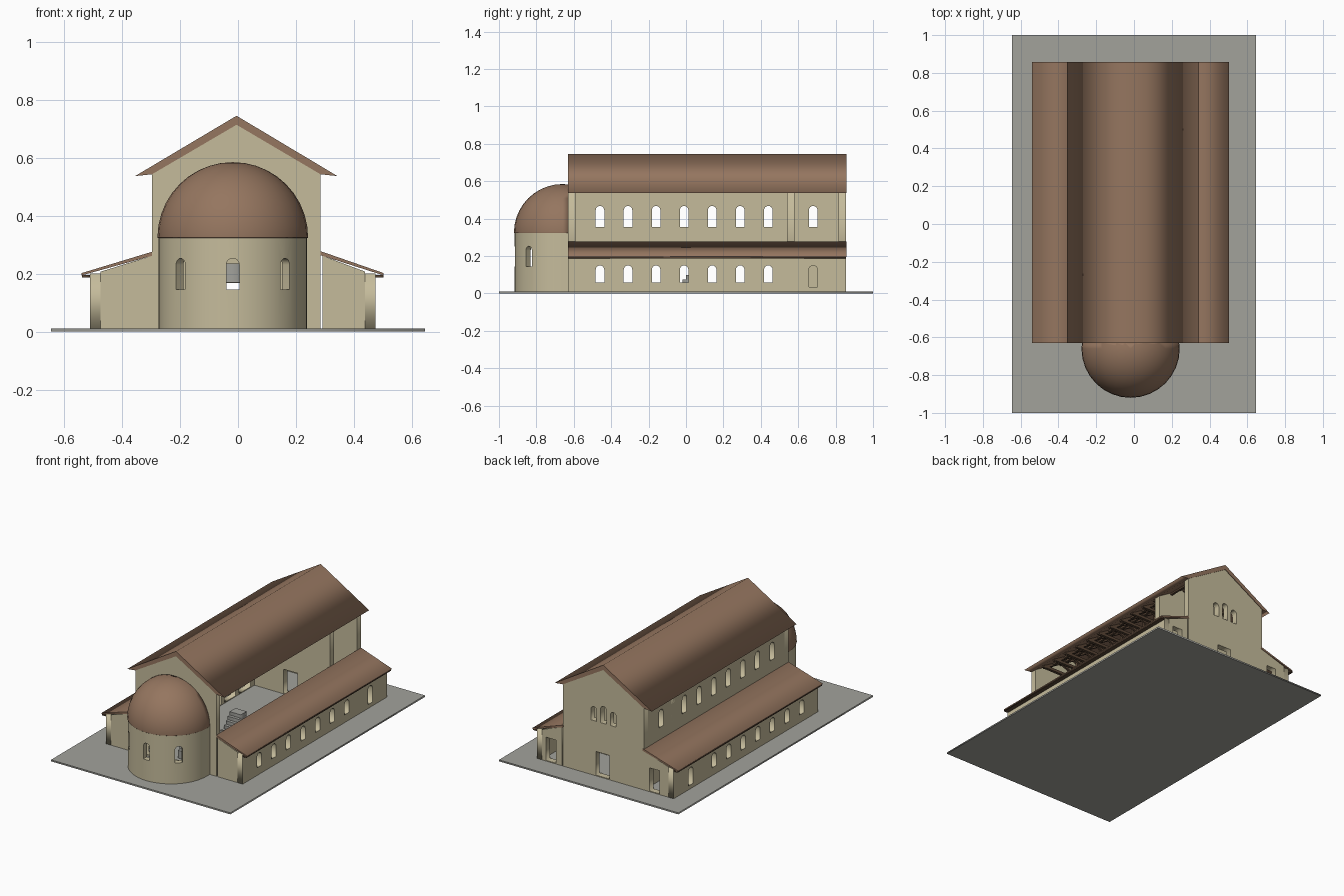
import bpy, bmesh, math
from mathutils import Matrix, Vector

if "Cube" in bpy.data.objects:
    bpy.data.objects.remove(bpy.data.objects["Cube"])


def material(name, rgb):
    m = bpy.data.materials.new(name)
    m.use_nodes = True
    m.diffuse_color = (*rgb, 1)
    m.node_tree.nodes["Principled BSDF"].inputs["Base Color"].default_value = (*rgb, 1)
    return m


CREAM = material("cream_plaster", (0.56, 0.50, 0.33))
TILE = material("roof_tile", (0.30, 0.18, 0.115))
STONE = material("grey_stone", (0.36, 0.36, 0.33))
WOOD = material("dark_wood", (0.10, 0.06, 0.036))

FRAMES = {"x": ((0, 1, 0), (0, 0, 1), (1, 0, 0)),
          "y": ((1, 0, 0), (0, 0, 1), (0, -1, 0)),
          "z": ((1, 0, 0), (0, 1, 0), (0, 0, 1))}


def add(name, mesh, mat):
    ob = bpy.data.objects.new(name, mesh)
    bpy.context.collection.objects.link(ob)
    mesh.materials.clear()
    mesh.materials.append(mat)
    return ob


def panel(name, outline, axis, lo, hi, mat, holes=()):
    """Flat outline with holes, extruded along one axis from lo to hi."""
    cu = bpy.data.curves.new(name, "CURVE")
    cu.dimensions, cu.fill_mode, cu.extrude = "2D", "BOTH", (hi - lo) / 2
    for pts in (outline, *holes):
        sp = cu.splines.new("POLY")
        sp.points.add(len(pts) - 1)
        for p, (u, v) in zip(sp.points, pts):
            p.co = (u, v, 0, 1)
        sp.use_cyclic_u = True
    tmp = bpy.data.objects.new(name, cu)
    bpy.context.collection.objects.link(tmp)
    dg = bpy.context.evaluated_depsgraph_get()
    mesh = bpy.data.meshes.new_from_object(tmp.evaluated_get(dg))
    bpy.data.objects.remove(tmp)
    bpy.data.curves.remove(cu)
    rot = Matrix(FRAMES[axis]).transposed()
    shift = {"x": 0, "y": 1, "z": 2}[axis]
    mat4 = rot.to_4x4()
    mat4.translation[shift] = (lo + hi) / 2
    bm = bmesh.new()
    bm.from_mesh(mesh)
    bm.transform(mat4)
    bmesh.ops.remove_doubles(bm, verts=bm.verts, dist=1e-5)
    bmesh.ops.recalc_face_normals(bm, faces=bm.faces)
    bm.to_mesh(mesh)
    bm.free()
    mesh.name = name
    return add(name, mesh, mat)


def rect(u0, u1, v0, v1):
    return [(u0, v0), (u1, v0), (u1, v1), (u0, v1)]


def arch(c, w, v0, top, n=8):
    r = w / 2
    curve = [(c + r * math.cos(math.pi * i / n), top - r + r * math.sin(math.pi * i / n))
             for i in range(n + 1)]
    return [(c - r, v0), (c + r, v0)] + curve


def box(name, x, y, z, mat):
    return panel(name, rect(*x, *y), "z", *z, mat)


def beam(bm, a, b, t):
    a, b = Vector(a), Vector(b)
    d = b - a
    m = Matrix.Translation((a + b) / 2) @ d.to_track_quat("Z", "Y").to_matrix().to_4x4()
    bmesh.ops.create_cube(bm, size=1, matrix=m @ Matrix.Diagonal((t, t, d.length, 1)))


def smooth(ob):
    bpy.ops.object.select_all(action="DESELECT")
    ob.select_set(True)
    bpy.context.view_layer.objects.active = ob
    bpy.ops.object.shade_smooth_by_angle(angle=math.radians(35))


FRONT, BACK, T, BASE = -0.63, 0.855, 0.04, 0.01
RIDGE = -0.005
BAYS = [-0.46 + 0.15 * i for i in range(7)]
WINDOWS = BAYS + [0.68]

box("ground_slab", (-0.645, 0.645), (-1, 1), (0, BASE), STONE)

# Gabled cross walls of the nave
gable = [(-0.297, BASE), (0.285, BASE), (0.285, 0.543), (RIDGE, 0.714), (-0.297, 0.543)]
APSE_X, APSE_Y = -0.018, -0.66
panel("sanctuary_wall", gable, "y", FRONT, FRONT + T, CREAM,
      [arch(APSE_X, 0.42, 0.02, 0.535, 20)])
panel("entrance_hall_wall", gable, "y", 0.54, 0.58, CREAM, [rect(-0.05, 0.05, 0.015, 0.17)])
trio = [arch(RIDGE + 0.07 * s, 0.042, 0.365, 0.455 + 0.02 * (s == 0)) for s in (-1, 0, 1)]
panel("facade", gable, "y", BACK - T, BACK, CREAM,
      trio + [rect(-0.05, 0.05, 0.015, 0.168)])

# Clerestory wall over an arcade
panel("nave_wall", rect(FRONT + T, BACK - T, BASE, 0.548), "x", -0.297, -0.26, CREAM,
      [arch(y, 0.046, 0.355, 0.468) for y in WINDOWS]
      + [arch(y, 0.115, 0.015, 0.22) for y in BAYS])

# Aisles: outer wall, end walls, lean-to roof, eave board
for side, inner, outer, eave in (("right", -0.297, -0.51, -0.54), ("left", 0.292, 0.475, 0.503)):
    s = 1 if outer > 0 else -1
    lo, hi = sorted((outer, outer - s * 0.036))
    panel(side + "_aisle_wall", rect(FRONT, BACK, BASE, 0.2), "x", lo, hi, CREAM,
          [arch(y, 0.046, 0.035 if y > 0.6 else 0.06, 0.15) for y in WINDOWS])
    ends = [(outer - s * 0.036, BASE), (inner, BASE), (inner, 0.262), (outer - s * 0.036, 0.207)]
    panel(side + "_aisle_front_wall", ends, "y", FRONT, FRONT + T, CREAM)
    c = s * 0.372
    panel(side + "_aisle_back_wall", ends, "y", BACK - T, BACK, CREAM,
          [rect(c - 0.035, c + 0.035, 0.015, 0.165)])
    top = inner - s * 0.008
    panel(side + "_aisle_roof", [(eave, 0.194), (eave, 0.202), (top, 0.278), (top, 0.264)],
          "y", FRONT, BACK + 0.003, TILE)
    lo, hi = sorted((eave - s * 0.001, outer))
    box(side + "_eave_board", (lo, hi), (FRONT, BACK), (0.187, 0.195), WOOD)

# Main roof
panel("nave_roof", [(-0.355, 0.537), (RIDGE, 0.745), (0.343, 0.537), (0.285, 0.543),
                    (RIDGE, 0.713), (-0.297, 0.543)], "y", FRONT, BACK + 0.003, TILE)

# Timber trusses
bm = bmesh.new()
for i in range(11):
    y = -0.54 + 0.105 * i
    beam(bm, (-0.28, y, 0.552), (0.27, y, 0.552), 0.018)
    beam(bm, (RIDGE, y, 0.552), (RIDGE, y, 0.70), 0.016)
    for s in (-1, 1):
        beam(bm, (RIDGE + s * 0.27, y, 0.545), (RIDGE, y, 0.703), 0.016)
        beam(bm, (RIDGE, y, 0.57), (RIDGE + s * 0.13, y, 0.625), 0.014)
for s in (-1, 1):
    for f in (0.33, 0.67):
        x, z = RIDGE + s * 0.29 * f, 0.713 - 0.17 * f - 0.008
        beam(bm, (x, FRONT + T, z), (x, BACK - T, z), 0.014)
mesh = bpy.data.meshes.new("roof_trusses")
bm.to_mesh(mesh)
bm.free()
add("roof_trusses", mesh, WOOD)

# Apse wall: half ring with three arched windows
SEG = 24


def half_ring(r):
    arc = [(APSE_X + r * math.cos(math.pi * (1 + i / SEG)),
            APSE_Y + r * math.sin(math.pi * (1 + i / SEG))) for i in range(SEG + 1)]
    return [(APSE_X - r, FRONT)] + arc + [(APSE_X + r, FRONT)]


apse = panel("apse_wall", half_ring(0.256) + half_ring(0.22)[::-1], "z", BASE, 0.325, CREAM)
for i, deg in enumerate((-45, 0, 45)):
    cutter = panel("apse_cutter_%d" % i, arch(0, 0.045, 0.145, 0.253), "y", -0.4, -0.1, CREAM)
    cutter.data.transform(Matrix.Translation((APSE_X, APSE_Y, 0))
                          @ Matrix.Rotation(math.radians(deg), 4, "Z"))
    cutter.hide_render = True
    mod = apse.modifiers.new("window", "BOOLEAN")
    mod.operation, mod.solver, mod.object = "DIFFERENCE", "EXACT", cutter
cut = bpy.data.meshes.new_from_object(apse.evaluated_get(bpy.context.evaluated_depsgraph_get()))
apse.modifiers.clear()
apse.data = cut
for i in range(3):
    bpy.data.objects.remove(bpy.data.objects["apse_cutter_%d" % i])
smooth(apse)

# Apse half dome
bm = bmesh.new()
bmesh.ops.create_uvsphere(bm, u_segments=32, v_segments=20, radius=0.26,
                          matrix=Matrix.Translation((APSE_X, APSE_Y, 0.325)))
for co, no in (((0, 0, 0.324), (0, 0, -1)), ((0, FRONT + 0.003, 0), (0, 1, 0))):
    bmesh.ops.bisect_plane(bm, geom=bm.verts[:] + bm.edges[:] + bm.faces[:],
                           plane_co=co, plane_no=no, clear_outer=True)
mesh = bpy.data.meshes.new("apse_dome")
bm.to_mesh(mesh)
bm.free()
dome = add("apse_dome", mesh, TILE)
shell = dome.modifiers.new("thickness", "SOLIDIFY")
shell.thickness = 0.015
smooth(dome)

# Stone furnishings: stepped pulpit, altar canopy, low screen
for i in range(4):
    box("pulpit_step_%d" % i, (-0.06, 0.02), (-0.06 + 0.02 * i, 0.06),
        (BASE + 0.022 * i, BASE + 0.022 * (i + 1)), STONE)
for s in (-1, 1):
    box("screen_panel", (APSE_X + s * 0.09 - 0.06, APSE_X + s * 0.09 + 0.06),
        (-0.20, -0.19), (BASE, 0.075), STONE)
    for y in (-0.57, -0.49):
        box("canopy_column", (APSE_X + s * 0.05 - 0.006, APSE_X + s * 0.05 + 0.006),
            (y - 0.006, y + 0.006), (BASE, 0.17), STONE)
box("altar_canopy", (APSE_X - 0.06, APSE_X + 0.06), (-0.58, -0.48), (0.17, 0.235), STONE)
box("altar", (APSE_X - 0.03, APSE_X + 0.03), (-0.55, -0.51), (BASE, 0.06), STONE)
